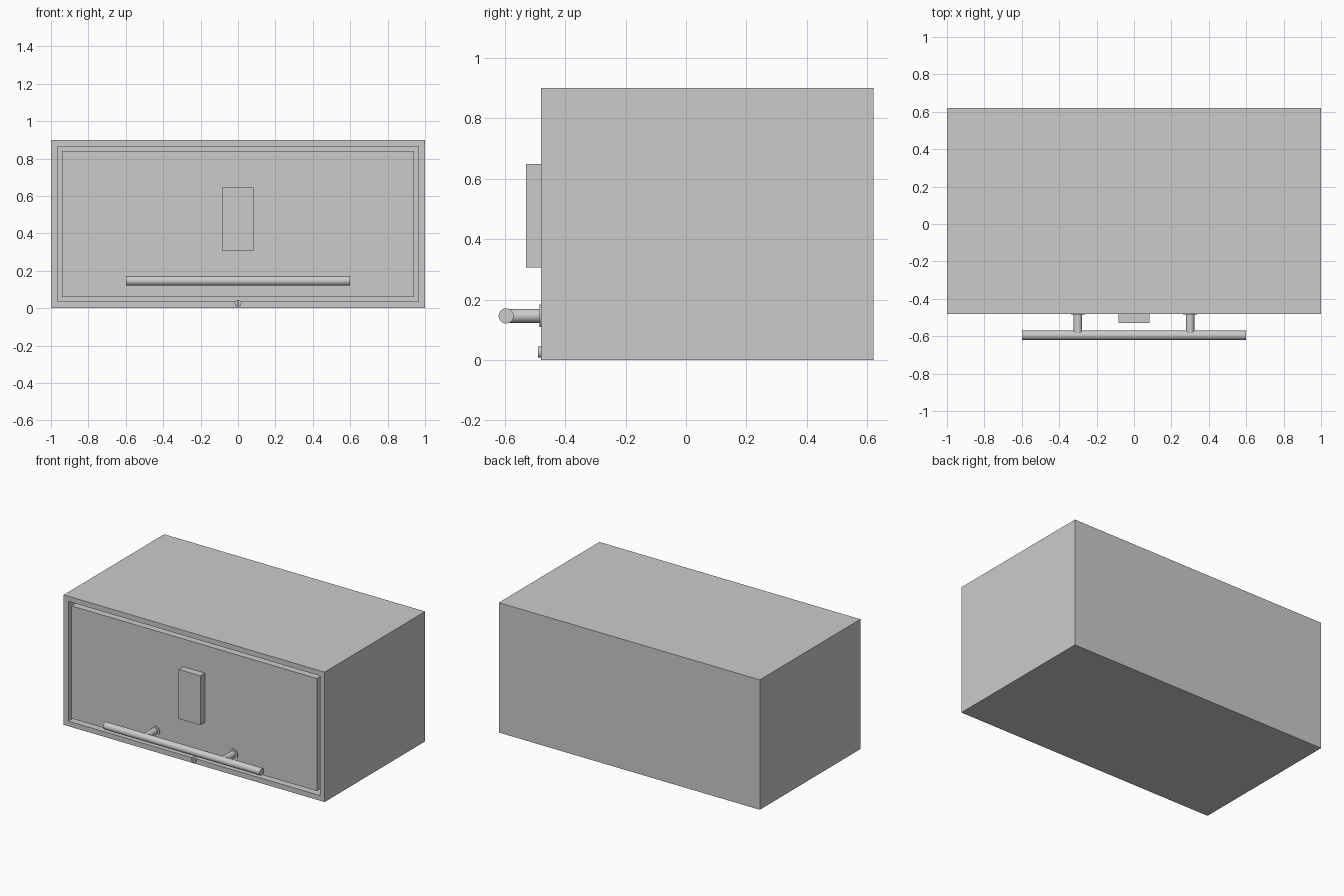
import bpy, bmesh, math
from mathutils import Vector

if "Cube" in bpy.data.objects:
    bpy.data.objects.remove(bpy.data.objects["Cube"])

FRONT, BACK, HEIGHT = -0.48, 0.62, 0.90


def box(name, lo, hi):
    lo, hi = Vector(lo), Vector(hi)
    bpy.ops.mesh.primitive_cube_add(size=1, location=(lo + hi) / 2)
    ob = bpy.context.object
    ob.name = name
    ob.scale = hi - lo
    bpy.ops.object.transform_apply(location=False, rotation=False, scale=True)
    return ob


def rod(name, a, b, radius, sides=32):
    a, b = Vector(a), Vector(b)
    bpy.ops.mesh.primitive_cylinder_add(vertices=sides, radius=radius,
                                        depth=(b - a).length, location=(a + b) / 2)
    ob = bpy.context.object
    ob.name = name
    ob.rotation_euler = (b - a).to_track_quat('Z', 'Y').to_euler()
    bpy.ops.object.shade_smooth_by_angle(angle=math.radians(35))
    return ob


# Hollow cabinet: inset the front face, then push it back to form the interior
cabinet = box("cabinet", (-1, FRONT, 0), (1, BACK, HEIGHT))
bm = bmesh.new()
bm.from_mesh(cabinet.data)
bm.normal_update()
front = min(bm.faces, key=lambda f: f.calc_center_median().y)
bmesh.ops.inset_region(bm, faces=[front], thickness=0.05)
inner = bmesh.ops.extrude_discrete_faces(bm, faces=[front])["faces"][0]
bmesh.ops.translate(bm, verts=inner.verts, vec=(0, 1.05, 0))
bm.to_mesh(cabinet.data)
bm.free()

# Flush door with a narrow gap around it, and a raised latch block
box("door", (-0.94, FRONT, 0.06), (0.94, FRONT + 0.05, 0.84))
box("latch_block", (-0.083, FRONT - 0.05, 0.306), (0.083, FRONT, 0.648))

# Bar handle on two posts with round mounting flanges
bar_y, bar_z = -0.595, 0.146
rod("handle_bar", (-0.6, bar_y, bar_z), (0.6, bar_y, bar_z), 0.025)
for side, x in (("left", -0.3), ("right", 0.3)):
    rod(f"handle_post_{side}", (x, bar_y + 0.01, bar_z), (x, FRONT, bar_z), 0.023)
    rod(f"handle_flange_{side}", (x, FRONT - 0.005, bar_z), (x, FRONT, bar_z), 0.037)

# Lock cylinder with a vertical key slot
lock = rod("lock", (0, FRONT - 0.01, 0.026), (0, FRONT + 0.01, 0.026), 0.018)
slot = box("key_slot_cutter", (-0.002, FRONT - 0.02, 0.014), (0.002, FRONT, 0.038))
slot.hide_render = True
slot.hide_viewport = True
cut = lock.modifiers.new("key_slot", 'BOOLEAN')
cut.operation = 'DIFFERENCE'
cut.object = slot
